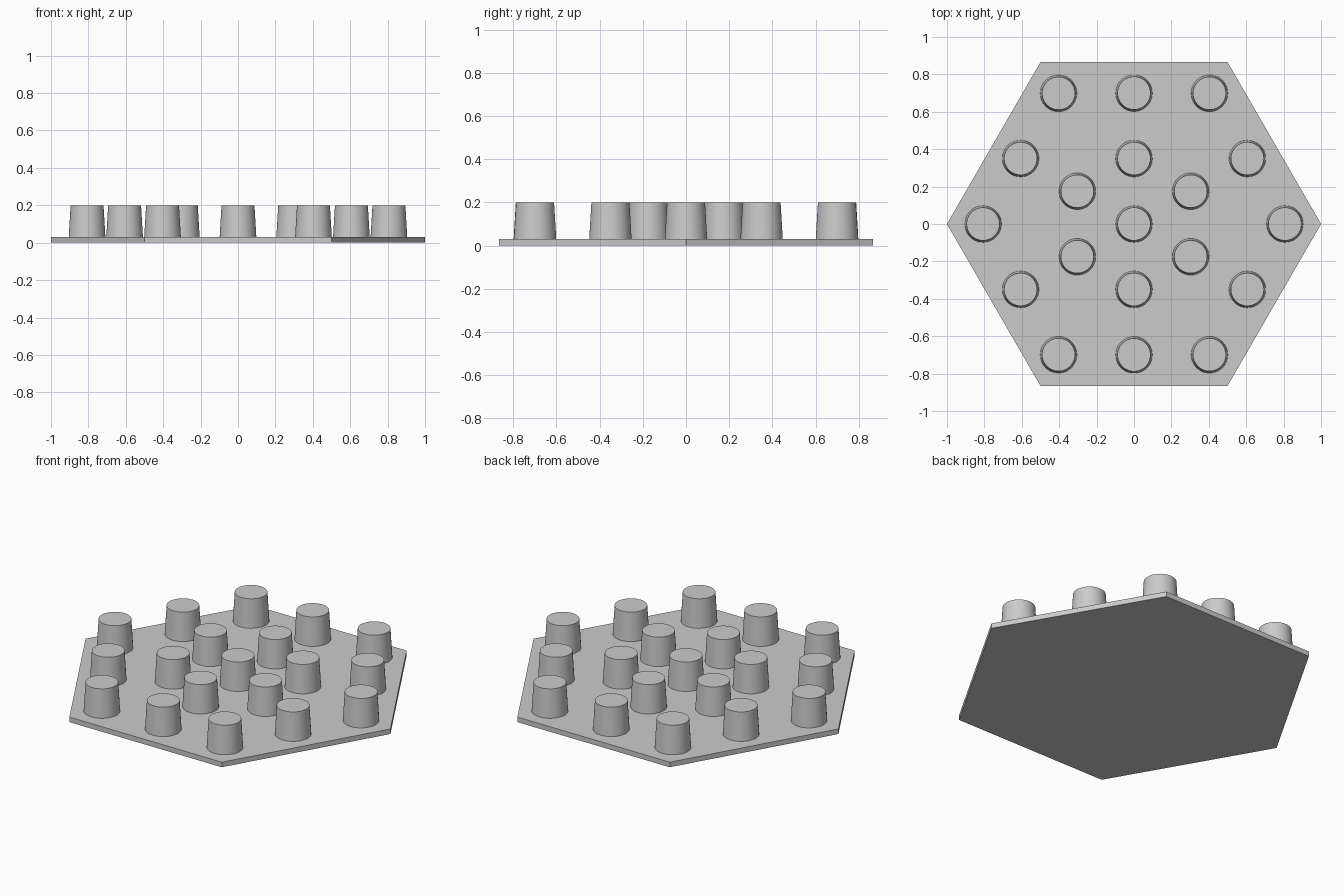
import bpy
from math import cos, sin, radians

if "Cube" in bpy.data.objects:
    bpy.data.objects.remove(bpy.data.objects["Cube"], do_unlink=True)

PLATE_TOP = 0.03
STUD_TOP = 0.2

grey = bpy.data.materials.new("light_grey")
grey.use_nodes = True
colour = (0.6, 0.6, 0.6, 1)
grey.diffuse_color = colour
grey.node_tree.nodes["Principled BSDF"].inputs["Base Color"].default_value = colour


def frustum(name, sides, r_low, r_high, z_low, z_high, x=0, y=0, turn=0):
    bpy.ops.mesh.primitive_cone_add(
        vertices=sides, radius1=r_low, radius2=r_high, depth=z_high - z_low,
        location=(x, y, (z_low + z_high) / 2), rotation=(0, 0, turn))
    obj = bpy.context.object
    obj.name = name
    obj.data.materials.append(grey)
    return obj


def stud(name, distance=0, angle=0):
    a = radians(angle)
    frustum(name, 48, 0.098, 0.088, PLATE_TOP, STUD_TOP,
            distance * cos(a), distance * sin(a))
    bpy.ops.object.shade_smooth_by_angle(angle=radians(30))


# Hexagonal base plate with corners on the x axis
frustum("base_plate", 6, 1, 1, 0, PLATE_TOP, turn=radians(30))

# Tapered studs: centre, inner ring, edge middles and corners
stud("centre_stud")
for i in range(6):
    stud(f"inner_stud_{i + 1}", 0.35, 30 + 60 * i)
    stud(f"edge_stud_{i + 1}", 0.7, 30 + 60 * i)
    stud(f"corner_stud_{i + 1}", 0.807, 60 * i)
